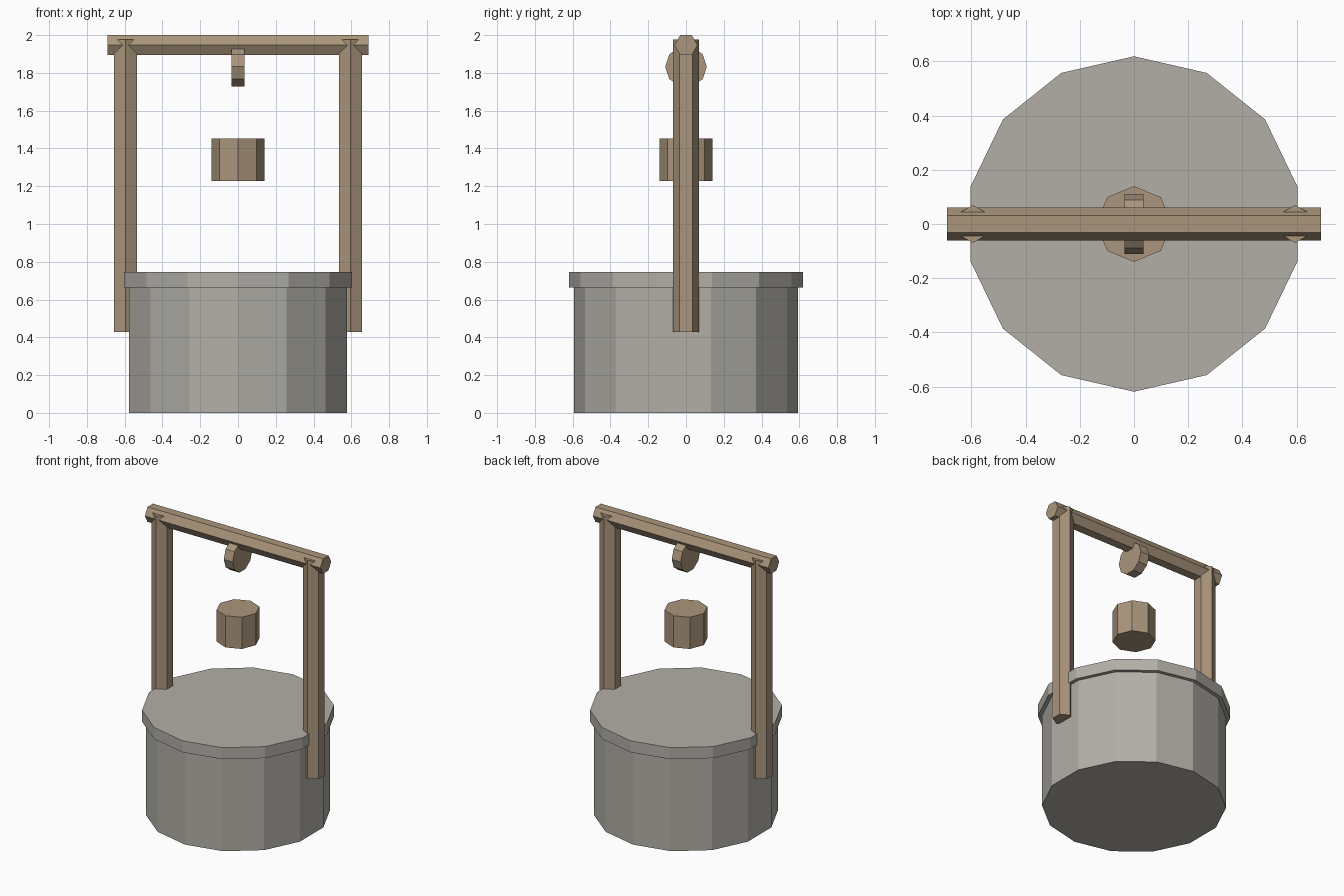
import bpy, bmesh
from math import sin, cos, tau
from mathutils import Vector

if "Cube" in bpy.data.objects:
    bpy.data.objects.remove(bpy.data.objects["Cube"])


def material(name, color):
    mat = bpy.data.materials.new(name)
    mat.diffuse_color = (*color, 1)
    mat.use_nodes = True
    mat.node_tree.nodes["Principled BSDF"].inputs["Base Color"].default_value = mat.diffuse_color
    return mat


STONE = material("stone", (0.45, 0.43, 0.39))
WOOD = material("wood", (0.40, 0.30, 0.20))


def prism(name, sides, radius, start, end, mat, along="z"):
    """Solid regular prism from start to end, with its first corner on +y."""
    start, end = Vector(start), Vector(end)
    centre = (start + end) / 2
    bm = bmesh.new()
    ring = []
    for i in range(sides):
        a = tau * i / sides
        s, c = radius * sin(a), radius * cos(a)
        offset = Vector((s, c, 0)) if along == "z" else Vector((0, c, s))
        ring.append(bm.verts.new(start - centre + offset))
    base = bm.faces.new(ring)
    out = bmesh.ops.extrude_face_region(bm, geom=[base], use_keep_orig=True)
    top = [g for g in out["geom"] if isinstance(g, bmesh.types.BMVert)]
    bmesh.ops.translate(bm, verts=top, vec=end - start)
    bmesh.ops.recalc_face_normals(bm, faces=bm.faces[:])
    mesh = bpy.data.meshes.new(name)
    bm.to_mesh(mesh)
    bm.free()
    mesh.materials.append(mat)
    obj = bpy.data.objects.new(name, mesh)
    obj.location = centre
    bpy.context.collection.objects.link(obj)
    return obj


# Stone well: round wall and the wider rim slab
prism("well_wall", 14, 0.593, (0, 0, 0), (0, 0, 0.70), STONE)
prism("well_rim", 14, 0.619, (0, 0, 0.665), (0, 0, 0.747), STONE)

# Two hexagonal posts carrying the crossbeam
for side, x in (("left", -0.595), ("right", 0.595)):
    prism(side + "_post", 6, 0.07, (x, 0, 0.428), (x, 0, 1.977), WOOD)
prism("crossbeam", 6, 0.061, (-0.69, 0, 1.947), (0.69, 0, 1.947), WOOD, along="x")

# Pulley wheel under the beam, and the hanging bucket
prism("pulley", 10, 0.11, (-0.035, 0, 1.833), (0.035, 0, 1.833), WOOD, along="x")
prism("bucket", 8, 0.14, (0, 0, 1.228), (0, 0, 1.453), WOOD)
